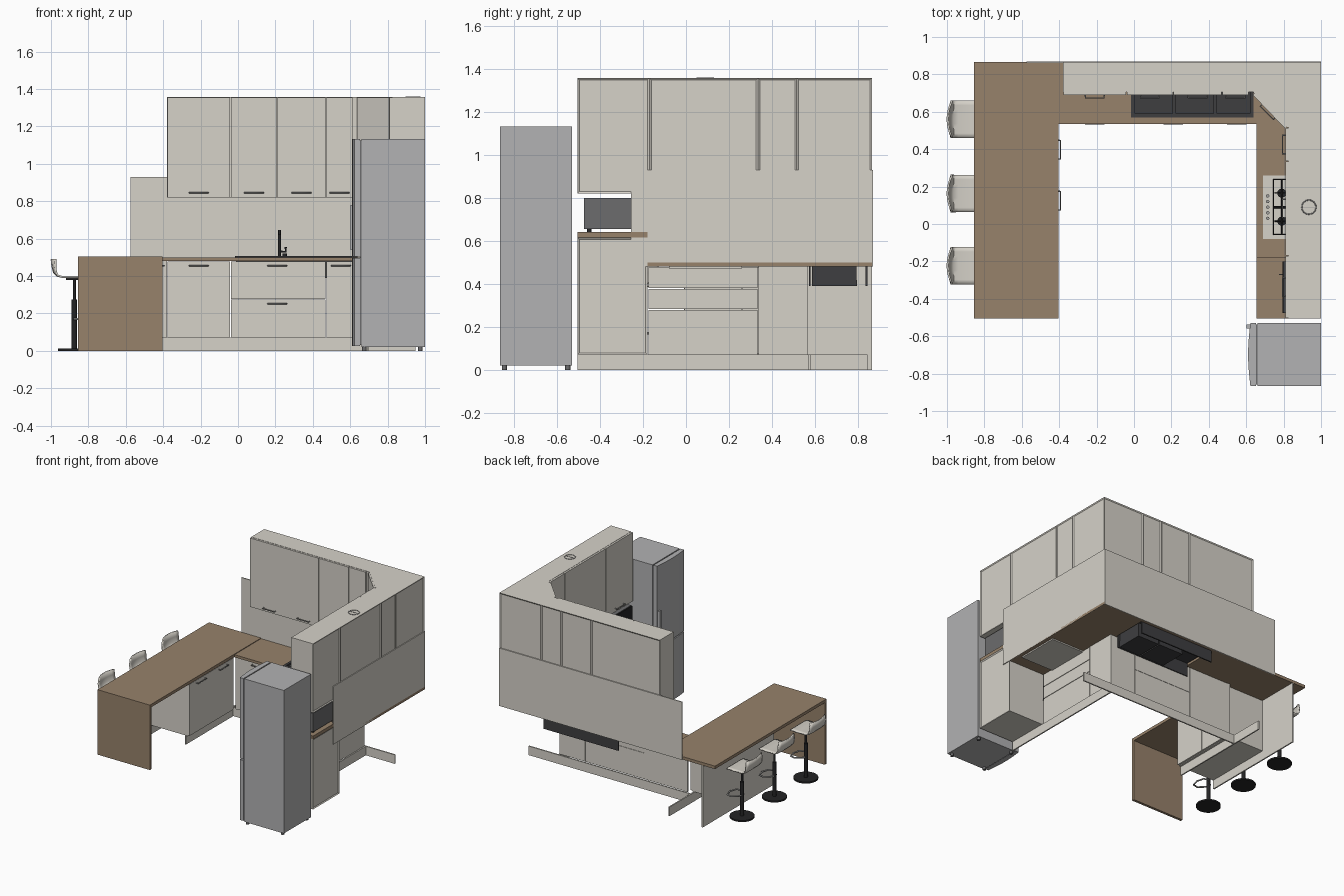
import bpy, bmesh, math
from mathutils import Vector

if "Cube" in bpy.data.objects:
    bpy.data.objects.remove(bpy.data.objects["Cube"])


def srgb(r, g, b):
    f = lambda c: (c / 255 / 12.92) if c < 11 else ((c / 255 + 0.055) / 1.055) ** 2.4
    return (f(r), f(g), f(b), 1)


def mat(name, *rgb):
    m = bpy.data.materials.new(name)
    m.diffuse_color = srgb(*rgb)
    m.use_nodes = True
    m.node_tree.nodes["Principled BSDF"].inputs["Base Color"].default_value = m.diffuse_color
    return m


WHITE = mat("cabinet off white", 214, 210, 201)
WOOD = mat("counter wood", 151, 130, 107)
SILVER = mat("fridge silver", 178, 178, 179)
BLACK = mat("matte black", 36, 36, 37)
SINK = mat("sink charcoal", 62, 62, 64)
GREY = mat("microwave grey", 108, 108, 109)
STEEL = mat("handle steel", 160, 160, 158)


def finish(name, bm, m, smooth=False):
    bmesh.ops.recalc_face_normals(bm, faces=bm.faces)
    me = bpy.data.meshes.new(name)
    bm.to_mesh(me)
    bm.free()
    ob = bpy.data.objects.new(name, me)
    bpy.context.collection.objects.link(ob)
    me.materials.append(m)
    if smooth:
        bpy.context.view_layer.objects.active = ob
        ob.select_set(True)
        bpy.ops.object.shade_smooth_by_angle(angle=math.radians(35))
        ob.select_set(False)
    return ob


def prism(name, pts, z0, z1, m, recess=None, smooth=False):
    """Extrude a plan outline upwards; recess insets the faces pointing along given directions."""
    bm = bmesh.new()
    f = bm.faces.new([bm.verts.new((x, y, z0)) for x, y in pts])
    r = bmesh.ops.extrude_face_region(bm, geom=[f])
    bmesh.ops.translate(bm, vec=(0, 0, z1 - z0), verts=[v for v in r["geom"] if isinstance(v, bmesh.types.BMVert)])
    bmesh.ops.recalc_face_normals(bm, faces=bm.faces)
    for d in recess or []:
        faces = [f for f in bm.faces if f.normal.dot(Vector(d)) > 0.99]
        bmesh.ops.inset_individual(bm, faces=faces, thickness=0.012, depth=-0.006)
    return finish(name, bm, m, smooth)


def box(name, x0, x1, y0, y1, z0, z1, m, recess=None):
    return prism(name, [(x0, y0), (x1, y0), (x1, y1), (x0, y1)], z0, z1, m, recess)


def cyl(name, p, q, r, m, seg=20):
    p, q = Vector(p), Vector(q)
    bm = bmesh.new()
    bmesh.ops.create_cone(bm, cap_ends=True, segments=seg, radius1=r, radius2=r, depth=(q - p).length)
    ob = finish(name, bm, m, True)
    ob.location = (p + q) / 2
    ob.rotation_euler = (q - p).to_track_quat('Z', 'Y').to_euler()
    return ob


def tube(name, pts, r, m, cyclic=False):
    cu = bpy.data.curves.new(name, 'CURVE')
    cu.dimensions = '3D'
    cu.bevel_depth, cu.bevel_resolution, cu.use_fill_caps = r, 2, True
    s = cu.splines.new('POLY')
    s.points.add(len(pts) - 1)
    for a, b in zip(s.points, pts):
        a.co = (*b, 1)
    s.use_cyclic_u = cyclic
    cu.materials.append(m)
    ob = bpy.data.objects.new(name, cu)
    bpy.context.collection.objects.link(ob)


def handle(c, along, out, half=0.05):
    """Bar handle standing off a door on two short posts."""
    c, a, o = Vector(c), Vector(along), Vector(out) * 0.016
    tube("handle", [c - a * half, c - a * half * .99 + o, c + a * half * .99 + o, c + a * half], 0.004, STEEL)


X, Y, G = (1, 0, 0), (0, 1, 0), 0.002
FRONT, LEFT = (0, -1, 0), (-1, 0, 0)

# worktops: peninsula with waterfall end, back run, right run, raised shelf
box("peninsula_top", -0.855, -0.405, -0.505, 0.865, 0.482, 0.505, WOOD)
box("waterfall_end", -0.855, -0.405, -0.505, -0.485, 0, 0.482, WOOD)
for n, a in (("left", (-0.405, -0.01, 0.535, 0.865)), ("front", (-0.01, 0.64, 0.535, 0.575)),
             ("rear", (-0.01, 0.64, 0.845, 0.865)), ("corner", (0.64, 1, 0.535, 0.865))):
    box("back_counter_" + n, *a, 0.48, 0.5, WOOD)
box("right_counter", 0.655, 1, -0.18, 0.535, 0.48, 0.5, WOOD)
box("raised_shelf", 0.655, 1, -0.505, -0.18, 0.615, 0.64, WOOD)

# splashbacks
box("back_splash", -0.575, 1, 0.862, 0.87, 0.48, 0.93, WHITE)
box("right_splash", 0.993, 1, -0.255, 0.865, 0.48, 0.93, WHITE)

# plinths
box("back_plinth", -0.44, 0.95, 0.57, 0.58, 0, 0.07, WHITE)
box("right_plinth", 0.69, 0.70, -0.505, 0.57, 0, 0.07, WHITE)
box("peninsula_plinth", -0.45, -0.44, -0.01, 0.845, 0, 0.07, WHITE)

# peninsula cabinet
box("peninsula_back_panel", -0.75, -0.74, -0.01, 0.865, 0, 0.482, WHITE)
box("peninsula_carcass", -0.74, -0.425, -0.01, 0.535, 0.07, 0.481, WHITE)
for y0, y1 in ((-0.01, 0.26), (0.26, 0.535)):
    box("peninsula_door", -0.425, -0.41, y0 + G, y1 - G, 0.075, 0.476, WHITE)
    handle((-0.41, (y0 + y1) / 2, 0.455), Y, X)

# back run base fronts
box("base_filler", -0.41, -0.38, 0.552, 0.567, 0.07, 0.48, WHITE)
for x0, x1, z0, z1, hx in ((-0.38, -0.04, .072, .478, -.21), (-0.04, .47, .276, .478, .21),
                           (-0.04, .47, .072, .274, .21), (.47, .675, .072, .478, .55)):
    box("base_front", x0 + G, x1 - G, 0.552, 0.567, z0, z1, WHITE)
    handle((hx, 0.552, z1 - 0.023), X, FRONT)

# right run base fronts
for z0, z1 in ((.072, .278), (.282, .376), (.38, .478)):
    box("drawer_front", 0.675, 0.69, -0.175, 0.333, z0, z1, WHITE)
    handle((0.675, 0.08, z1 - 0.023), Y, LEFT)
box("corner_filler", 0.675, 0.69, 0.337, 0.567, 0.07, 0.48, WHITE)

# oven tower
box("tower_carcass", 0.69, 1, -0.505, -0.18, 0.07, 0.615, WHITE, [X])
box("tower_drawer", 0.675, 0.69, -0.503, -0.182, 0.072, 0.27, WHITE)
handle((0.675, -0.34, 0.25), Y, LEFT)
box("oven_front", 0.675, 0.69, -0.503, -0.182, 0.28, 0.575, BLACK)
handle((0.675, -0.34, 0.53), Y, LEFT, 0.12)

# upper cabinets, back run
ZB, ZT = 0.82, 1.357
for x0, x1 in ((-0.38, 0.21), (0.21, 0.47), (0.47, 0.64)):
    box("upper_carcass", x0, x1, 0.705, 0.865, ZB, ZT, WHITE, [Y])
for x0, x1 in ((-0.38, -0.04), (-0.04, 0.21), (0.21, 0.47), (0.47, 0.615)):
    box("upper_door", x0 + G, x1 - G, 0.69, 0.705, ZB, ZT - 0.002, WHITE)
    handle(((x0 + x1) / 2, 0.69, 0.845), X, FRONT)

# diagonal corner cabinet with its door
prism("corner_cabinet", [(0.64, 0.865), (0.64, 0.70), (0.82, 0.515), (1, 0.515), (1, 0.865)],
      ZB, ZT, WHITE, [X, Y])
prism("corner_door", [(0.635, 0.69), (0.645, 0.70), (0.818, 0.522), (0.808, 0.51)], ZB, ZT - 0.002, WHITE)
handle((0.722, 0.606, 0.845), Vector((1, -1, 0)).normalized(), Vector((-1, -1, 0)).normalized())

# upper cabinets, right run, with extractor
for y0, y1 in ((-0.505, -0.17), (-0.17, 0.335), (0.335, 0.515)):
    box("upper_carcass_right", 0.825, 1, y0, y1, ZB, ZT, WHITE, [X])
    box("upper_door_right", 0.81, 0.825, y0 + G, y1 - G, ZB, ZT - 0.002, WHITE)
    handle((0.81, (y0 + y1) / 2, 0.845), Y, LEFT)
box("extractor_plate", 0.84, 0.98, -0.15, 0.31, ZB - 0.008, ZB, GREY)
tube("duct_ring", [(0.935 + .038 * math.cos(i * math.pi / 12), 0.09 + .038 * math.sin(i * math.pi / 12), ZT)
                   for i in range(24)], 0.003, STEEL, True)
box("duct_flap", 0.90, 0.97, 0.088, 0.092, ZT, ZT + 0.002, STEEL)

# sink: one slab with three wells opened by inset faces
bm = bmesh.new()
xs = [-0.015, 0.005, 0.205, 0.225, 0.425, 0.445, 0.62, 0.64]
ys = [0.57, 0.59, 0.79, 0.85]
grid = [[bm.verts.new((x, y, 0.506)) for x in xs] for y in ys]
wells = []
for j in range(3):
    for i in range(7):
        f = bm.faces.new((grid[j][i], grid[j][i + 1], grid[j + 1][i + 1], grid[j + 1][i]))
        if j == 1 and i in (1, 3, 5):
            wells.append((f, 0.10 if i > 1 else 0.012))
for f, d in wells:
    r = bmesh.ops.extrude_discrete_faces(bm, faces=[f])
    top = r["faces"][0]
    bmesh.ops.translate(bm, vec=(0, 0, -d), verts=top.verts[:])
sink = finish("sink", bm, SINK)
sol = sink.modifiers.new("thickness", 'SOLIDIFY')
sol.thickness, sol.offset = 0.008, -1
for x0, x1 in ((0.22, 0.43), (0.44, 0.625)):
    box("sink_bowl_shell", x0, x1, 0.585, 0.795, 0.39, 0.404, SINK)
box("sink_rear_apron", -0.01, 0.635, 0.835, 0.845, 0.39, 0.5, SINK)
box("sink_front_apron", -0.01, 0.635, 0.573, 0.58, 0.39, 0.5, SINK)

# tap
cyl("tap_column", (0.222, 0.815, 0.5), (0.222, 0.815, 0.645), 0.009, BLACK)
tube("tap_spout", [(0.222, 0.815, 0.64), (0.222, 0.70, 0.64), (0.222, 0.70, 0.62)], 0.007, BLACK)
tube("tap_lever", [(0.222, 0.815, 0.53), (0.255, 0.815, 0.53), (0.255, 0.815, 0.555)], 0.006, BLACK)
cyl("tap_soap_base", (0.25, 0.815, 0.506), (0.25, 0.815, 0.52), 0.013, BLACK)

# hob with knobs, burners and pan supports
box("hob_plate", 0.69, 0.97, -0.08, 0.26, 0.47, 0.508, WHITE)
for i in range(5):
    y = 0.03 + i * 0.03
    cyl("hob_knob", (0.715, y, 0.508), (0.715, y, 0.522), 0.009, STEEL, 14)
for y in (0.015, 0.165):
    for x in (0.79, 0.90):
        cyl("burner", (x, y, 0.508), (x, y, 0.518), 0.024, BLACK)
        tube("support_bar", [(x - .04, y, 0.526), (x + .05, y, 0.526)], 0.003, BLACK)
        tube("support_bar", [(x, y - .07, 0.526), (x, y + .07, 0.526)], 0.003, BLACK)
    tube("support_frame", [(0.747, y - .072, 0.526), (0.955, y - .072, 0.526), (0.955, y + .072, 0.526),
                           (0.747, y + .072, 0.526)], 0.004, BLACK, True)

# microwave on the raised shelf
box("microwave_body", 0.805, 0.98, -0.475, -0.2, 0.655, 0.80, GREY)
box("microwave_door", 0.795, 0.805, -0.475, -0.2, 0.657, 0.798, BLACK)
handle((0.795, -0.27, 0.73), (0, 0, 1), LEFT)
for x in (0.83, 0.96):
    for y in (-0.45, -0.22):
        cyl("microwave_foot", (x, y, 0.64), (x, y, 0.655), 0.01, BLACK, 12)

# fridge: body, two bowed doors, feet
FY0, FY1 = -0.865, -0.53
box("fridge_body", 0.66, 1, FY0, FY1, 0.02, 1.132, SILVER)
bow = [(0.622 - 0.012 * math.sin(math.pi * i / 10), FY0 + (FY1 - FY0) * i / 10) for i in range(11)]
for z0, z1 in ((0.025, 0.495), (0.503, 1.132)):
    prism("fridge_door", bow + [(0.652, FY1), (0.652, FY0)], z0, z1, SILVER, smooth=True)
box("fridge_seal", 0.652, 0.66, FY0 + .006, FY1 - .006, 0.03, 1.125, GREY)
box("fridge_handle", 0.602, 0.626, FY1 - 0.03, FY1 - 0.008, 0.54, 0.78, SILVER)
for x in (0.675, 0.975):
    for y in (FY0 + .02, FY1 - .02):
        cyl("fridge_foot", (x, y, 0), (x, y, 0.02), 0.012, GREY, 12)

# bar stools: bent shell seat, gas column, footrest loop, disc base
side = [(-0.997, 0.49), (-0.992, 0.45), (-0.984, 0.42), (-0.968, 0.402), (-0.94, 0.395),
        (-0.87, 0.395), (-0.82, 0.397), (-0.805, 0.39)]
for cy in (0.56, 0.163, -0.223):
    bm = bmesh.new()
    rows = []
    for k, (x, z) in enumerate(side):
        row = []
        for j in range(9):
            t = j / 4 - 1
            curl = 0.022 * t * t * max(0, 1 - k / 4)
            row.append(bm.verts.new((x + curl, cy + t * (0.1 if 0 < k < 7 else 0.092), z)))
        rows.append(row)
    for a, b in zip(rows, rows[1:]):
        for j in range(8):
            bm.faces.new((a[j], b[j], b[j + 1], a[j + 1]))
    seat = finish("stool_seat", bm, WHITE, True)
    sol = seat.modifiers.new("thickness", 'SOLIDIFY')
    sol.thickness, sol.offset = 0.01, 0
    px = -0.875
    cyl("stool_base", (px, cy, 0), (px, cy, 0.012), 0.088, BLACK, 32)
    cyl("stool_sleeve", (px, cy, 0.01), (px, cy, 0.275), 0.014, BLACK)
    cyl("stool_piston", (px, cy, 0.27), (px, cy, 0.385), 0.008, BLACK)
    box("stool_bracket", px - .045, px + .045, cy - .04, cy + .04, 0.378, 0.389, BLACK)
    loop = [(px, cy - .02, .17), (px + .05, cy - .065, .17), (px + .09, cy - .055, .17), (px + .105, cy, .17),
            (px + .09, cy + .055, .17), (px + .05, cy + .065, .17), (px, cy + .02, .17)]
    tube("stool_footrest", loop, 0.006, STEEL, True)
